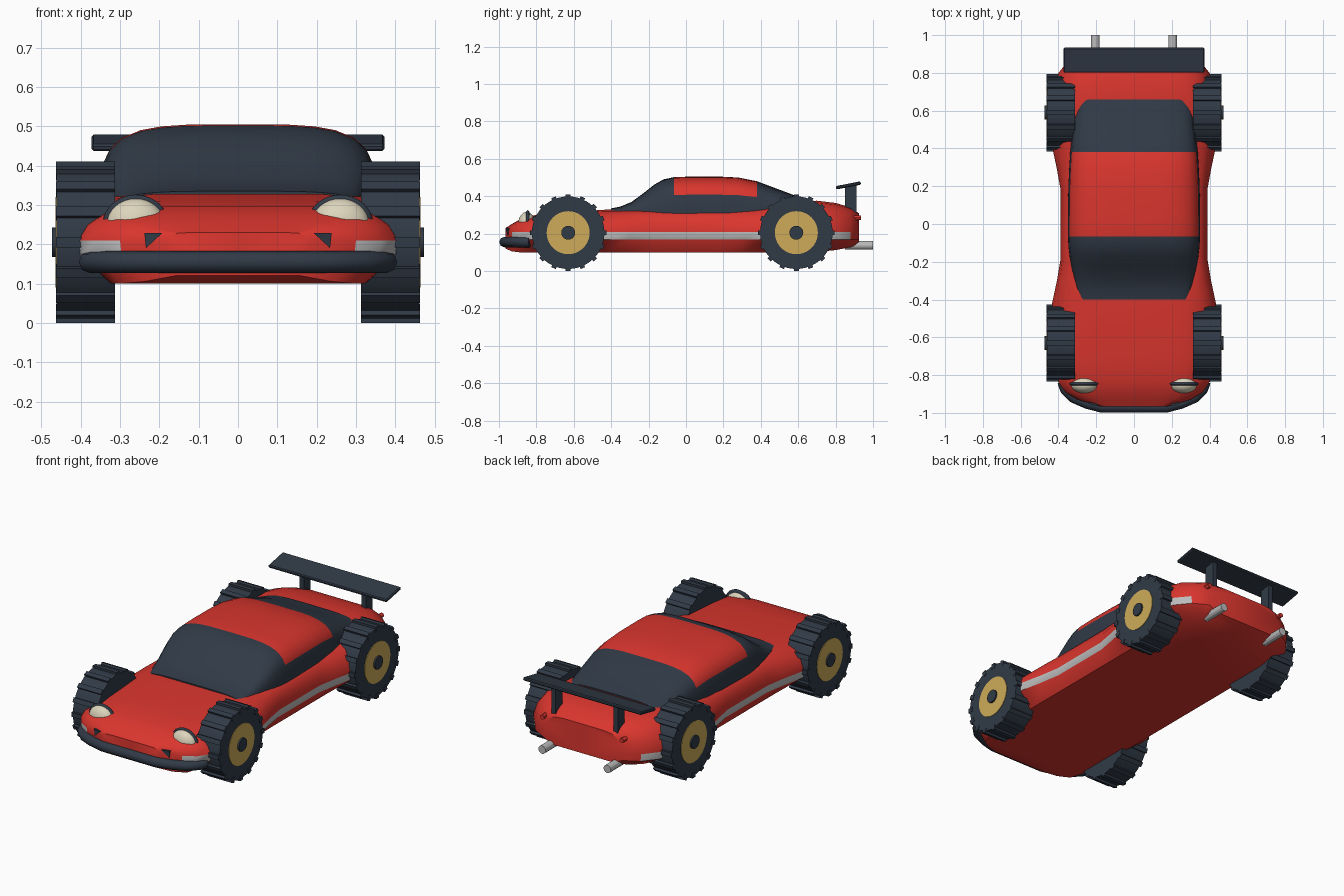
import bpy, bmesh, math
from mathutils import Matrix

if "Cube" in bpy.data.objects:
    bpy.data.objects.remove(bpy.data.objects["Cube"], do_unlink=True)


def material(name, rgb, rough=0.5):
    m = bpy.data.materials.new(name)
    m.use_nodes = True
    m.diffuse_color = (*rgb, 1)
    bsdf = next(n for n in m.node_tree.nodes if n.type == 'BSDF_PRINCIPLED')
    bsdf.inputs["Base Color"].default_value = (*rgb, 1)
    bsdf.inputs["Roughness"].default_value = rough
    return m


RED = material("red paint", (0.70, 0.036, 0.027))
DARK = material("dark slate", (0.030, 0.042, 0.062))
SILVER = material("silver", (0.50, 0.50, 0.50))
GOLD = material("gold rim", (0.62, 0.41, 0.10))
CREAM = material("cream lamp", (0.72, 0.66, 0.50))


def finish(name, bm, mats, angle=None):
    """Turn a bmesh into a named object; angle in degrees gives smooth shading."""
    bmesh.ops.recalc_face_normals(bm, faces=bm.faces)
    me = bpy.data.meshes.new(name)
    bm.to_mesh(me)
    bm.free()
    for m in mats:
        me.materials.append(m)
    ob = bpy.data.objects.new(name, me)
    bpy.context.collection.objects.link(ob)
    if angle:
        bpy.ops.object.select_all(action='DESELECT')
        ob.select_set(True)
        bpy.context.view_layer.objects.active = ob
        bpy.ops.object.shade_smooth_by_angle(angle=math.radians(angle))
    return ob


def loft(rings):
    """Skin closed rings of points and cap both ends."""
    bm = bmesh.new()
    vs = [[bm.verts.new(p) for p in r] for r in rings]
    n = len(vs[0])
    for a, b in zip(vs, vs[1:]):
        for i in range(n):
            j = (i + 1) % n
            bm.faces.new((a[i], a[j], b[j], b[i]))
    bm.faces.new(vs[0])
    bm.faces.new(vs[-1])
    return bm


def mirrored(half, y):
    """Full ring from half-section points (x, z) running bottom to top."""
    return [(x, y, z) for x, z in half] + [(-x, y, z) for x, z in reversed(half) if x > 1e-4]


def add_cylinder(bm, r, a, b, axis, segs=32, mat=0):
    """Cylinder from point a to b along 'X' or 'Y'."""
    mid = [(p + q) / 2 for p, q in zip(a, b)]
    rot = Matrix.Rotation(math.pi / 2, 4, 'Y' if axis == 'X' else 'X')
    res = bmesh.ops.create_cone(bm, cap_ends=True, segments=segs, radius1=r, radius2=r,
                                depth=math.dist(a, b), matrix=Matrix.Translation(mid) @ rot)
    for f in {f for v in res['verts'] for f in v.link_faces}:
        f.material_index = mat


def add_box(bm, size, matrix):
    bmesh.ops.create_cube(bm, size=1, matrix=matrix @ Matrix.Diagonal((*size, 1)))


# Body shell: y, bottom z, top z, bottom half width, waist half width, shoulder half width
stations = [
    (-0.965, 0.120, 0.230, 0.16, 0.18, 0.15), (-0.930, 0.105, 0.252, 0.24, 0.30, 0.21),
    (-0.890, 0.100, 0.275, 0.30, 0.365, 0.25), (-0.830, 0.100, 0.296, 0.32, 0.405, 0.27),
    (-0.700, 0.100, 0.310, 0.33, 0.425, 0.28), (-0.430, 0.100, 0.328, 0.34, 0.436, 0.29),
    (-0.300, 0.100, 0.328, 0.34, 0.408, 0.32), (-0.180, 0.100, 0.326, 0.34, 0.388, 0.335),
    (0.180, 0.100, 0.326, 0.34, 0.388, 0.335), (0.300, 0.100, 0.332, 0.34, 0.410, 0.325),
    (0.420, 0.100, 0.345, 0.34, 0.436, 0.31), (0.600, 0.100, 0.372, 0.33, 0.440, 0.30),
    (0.700, 0.102, 0.376, 0.32, 0.430, 0.29), (0.800, 0.112, 0.364, 0.29, 0.400, 0.27),
    (0.880, 0.128, 0.340, 0.25, 0.335, 0.23), (0.925, 0.142, 0.308, 0.19, 0.250, 0.18)]
rings = []
for y, zb, zt, wb, w, ws in stations:
    up = zt - 0.21
    half = [(0, zb), (wb, zb), (w * 0.985, 0.168), (w, 0.21),
            (w + (ws - w) * 0.18, 0.21 + up * 0.45), (w + (ws - w) * 0.5, 0.21 + up * 0.78),
            (ws, 0.21 + up * 0.94), (ws * 0.7, zt), (0, zt)]
    rings.append(mirrored(half, y))
bm = loft(rings)
# Silver side stripe along the waist
for f in bm.faces:
    c = f.calc_center_median()
    if len(f.verts) == 4 and 0.18 < c.z < 0.20 and abs(c.x) > 0.3 and c.y < 0.89:
        f.material_index = 1
finish("body", bm, [RED, SILVER], 35)

# Cabin: y, top z, half width
stations = [
    (-0.40, 0.335, 0.295), (-0.35, 0.345, 0.305), (-0.29, 0.370, 0.318), (-0.22, 0.422, 0.332),
    (-0.17, 0.462, 0.341), (-0.12, 0.490, 0.347), (-0.065, 0.502, 0.350), (0.02, 0.505, 0.350),
    (0.18, 0.505, 0.348), (0.28, 0.500, 0.344), (0.38, 0.480, 0.338), (0.50, 0.435, 0.325),
    (0.58, 0.405, 0.315), (0.66, 0.382, 0.303)]
angles = [math.radians(a) for a in (0, 4, 17.6, 30, 45, 60, 72, 82, 90)]
rings = []
for y, zt, w in stations:
    half = [(w * max(math.cos(a), 0) ** 0.5 if a < 1.57 else 0,
             0.29 + (zt - 0.29) * math.sin(a) ** 0.5) for a in angles]
    rings.append(mirrored([(0, 0.29)] + half, y))
bm = loft(rings)
# Red roof panel over the dark glass
for f in bm.faces:
    c = f.calc_center_median()
    if -0.065 < c.y < 0.38 and c.z > 0.41:
        f.material_index = 1
finish("cabin", bm, [DARK, RED], 40)

# Wheels with tread bars, rims and hubs
for side, s in (("left", 1), ("right", -1)):
    for end, wy in (("front", -0.63), ("rear", 0.59)):
        bm = bmesh.new()
        add_cylinder(bm, 0.194, (s * 0.313, wy, 0.205), (s * 0.461, wy, 0.205), 'X', 48)
        for i in range(16):
            spin = Matrix.Translation((s * 0.388, wy, 0.205)) @ Matrix.Rotation(i * math.pi / 8, 4, 'X')
            add_box(bm, (0.150, 0.026, 0.030), spin @ Matrix.Translation((0, 0, 0.190)))
        add_cylinder(bm, 0.115, (s * 0.40, wy, 0.205), (s * 0.464, wy, 0.205), 'X', 40, 1)
        add_cylinder(bm, 0.037, (s * 0.40, wy, 0.205), (s * 0.473, wy, 0.205), 'X', 20)
        finish(f"{end}_{side}_wheel", bm, [DARK, GOLD], 30)

# Wrap-around front bumper
cu = bpy.data.curves.new("front_bumper", 'CURVE')
cu.dimensions = '3D'
cu.bevel_depth = 0.028
cu.bevel_resolution = 2
cu.use_fill_caps = True
sp = cu.splines.new('POLY')
right = [(-0.378, -0.835), (-0.365, -0.875), (-0.32, -0.920), (-0.25, -0.950), (-0.17, -0.971)]
path = right + [(-x, y) for x, y in reversed(right)]
sp.points.add(len(path) - 1)
for p, (x, y) in zip(sp.points, path):
    p.co = (x, y, 0.155, 1)
bumper = bpy.data.objects.new("front_bumper", cu)
bpy.context.collection.objects.link(bumper)
cu.materials.append(DARK)
bpy.ops.object.select_all(action='DESELECT')
bumper.select_set(True)
bpy.context.view_layer.objects.active = bumper
bpy.ops.object.convert(target='MESH')
bpy.ops.object.shade_smooth_by_angle(angle=math.radians(50))

for side, s in (("left", 1), ("right", -1)):
    # Headlamp dome with a dark hood ring behind it
    for name, mat, y, size in (("headlamp", CREAM, -0.852, (0.074, 0.045, 0.066)),
                               ("headlamp_hood", DARK, -0.846, (0.084, 0.018, 0.076))):
        bm = bmesh.new()
        bmesh.ops.create_uvsphere(bm, u_segments=32, v_segments=16, radius=1,
                                  matrix=Matrix.Translation((s * 0.26, y, 0.250))
                                  @ Matrix.Diagonal((*size, 1)))
        finish(f"{side}_{name}", bm, [mat], 60)

    # Small three-sided nose vent
    tri = [(0.192, 0.229), (0.238, 0.229), (0.234, 0.190)]
    bm = loft([[(s * x, -0.966 + (x - 0.19) * 0.29 + d, z) for x, z in tri] for d in (0, 0.04)])
    finish(f"{side}_nose_vent", bm, [DARK])

    # Exhaust pipe
    bm = bmesh.new()
    add_cylinder(bm, 0.023, (s * 0.205, 0.85, 0.137), (s * 0.205, 1.0, 0.137), 'Y', 12)
    finish(f"{side}_exhaust", bm, [SILVER])

    # Tail knob
    bm = bmesh.new()
    add_cylinder(bm, 0.013, (s * 0.25, 0.85, 0.285), (s * 0.25, 0.935, 0.285), 'Y', 12)
    finish(f"{side}_tail_knob", bm, [RED], 30)

    # Spoiler post
    bm = bmesh.new()
    add_box(bm, (0.028, 0.062, 0.155), Matrix.Translation((s * 0.195, 0.88, 0.380)))
    finish(f"{side}_spoiler_post", bm, [DARK])

# Tilted spoiler wing
bm = bmesh.new()
add_box(bm, (0.744, 0.135, 0.018),
        Matrix.Translation((0, 0.868, 0.458)) @ Matrix.Rotation(math.radians(11), 4, 'X'))
bmesh.ops.bevel(bm, geom=bm.edges[:], offset=0.005, segments=1, affect='EDGES')
finish("spoiler_wing", bm, [DARK])
